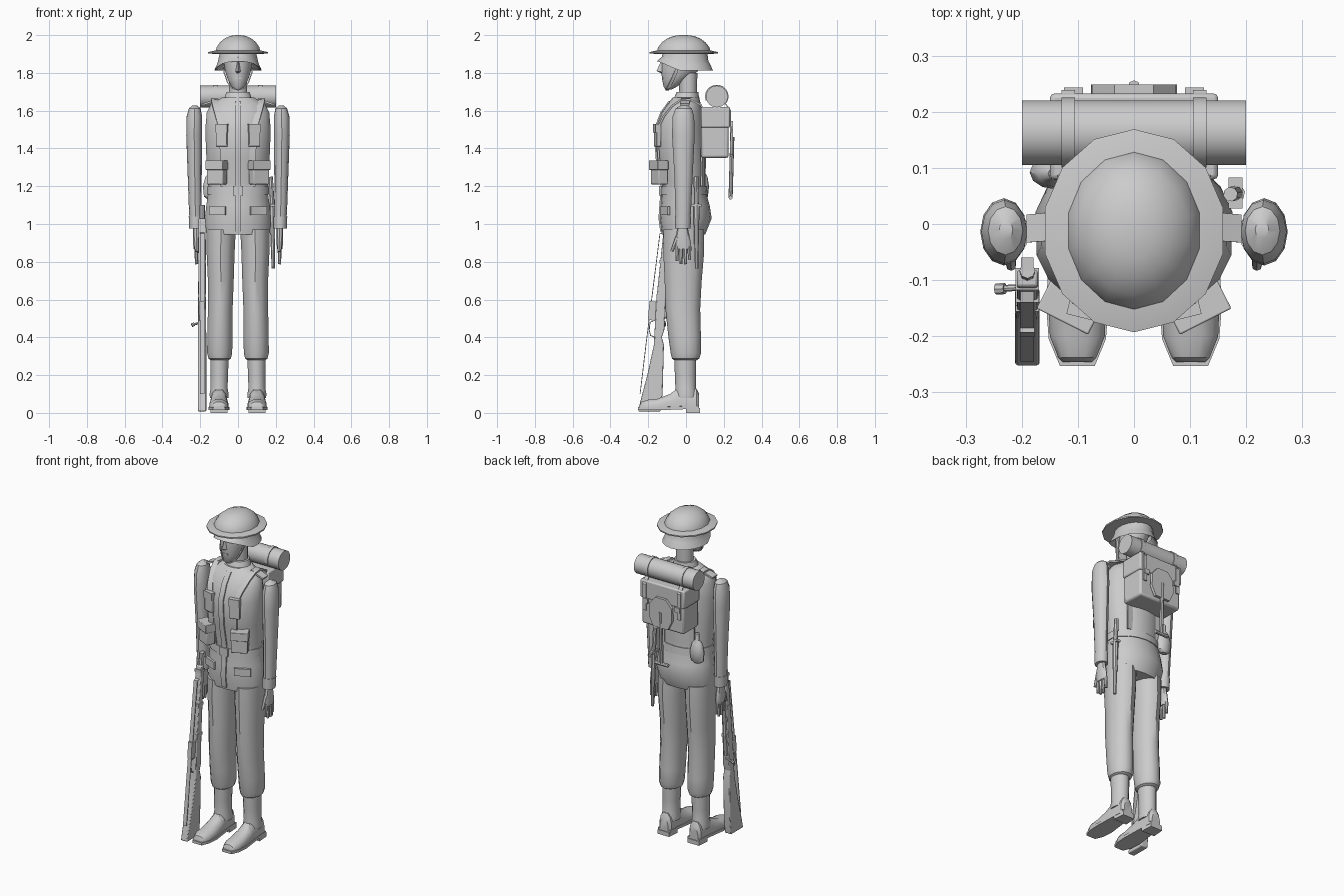
import bpy, bmesh, math
from mathutils import Vector, Matrix

MAT = bpy.data.materials.new("plain_grey")
MAT.diffuse_color = (0.6, 0.6, 0.6, 1)


def finish(name, bm, mirror=False, bevel=0, angle=35):
    bmesh.ops.recalc_face_normals(bm, faces=bm.faces[:])
    me = bpy.data.meshes.new(name)
    bm.to_mesh(me)
    bm.free()
    ob = bpy.data.objects.new(name, me)
    bpy.context.collection.objects.link(ob)
    me.materials.append(MAT)
    if bevel:
        b = ob.modifiers.new("bevel", 'BEVEL')
        b.width, b.segments = bevel, 2
    if mirror:
        ob.modifiers.new("mirror", 'MIRROR').use_mirror_merge = False
    bpy.ops.object.select_all(action='DESELECT')
    ob.select_set(True)
    bpy.context.view_layer.objects.active = ob
    bpy.ops.object.shade_smooth_by_angle(angle=math.radians(angle))
    return ob


def skin(name, rings, cap=True, **kw):
    """Bridge a list of closed point rings."""
    bm = bmesh.new()
    vs = [[bm.verts.new(p) for p in r] for r in rings]
    n = len(vs[0])
    for a, b in zip(vs, vs[1:]):
        for i in range(n):
            bm.faces.new((a[i], a[(i + 1) % n], b[(i + 1) % n], b[i]))
    if cap:
        bm.faces.new(vs[0])
        bm.faces.new(vs[-1])
    return finish(name, bm, **kw)


def oval(z, cx, cy, rx, ry, n=14):
    return [(cx + rx * math.sin(2 * math.pi * i / n), cy - ry * math.cos(2 * math.pi * i / n), z)
            for i in range(n)]


def loft(name, rows, n=14, **kw):
    return skin(name, [oval(*r, n=n) for r in rows], **kw)


def box(name, c, s, rot=0, axis='Z', **kw):
    bm = bmesh.new()
    m = Matrix.Translation(c) @ Matrix.Rotation(math.radians(rot), 4, axis) @ Matrix.Diagonal((*s, 1))
    bmesh.ops.create_cube(bm, size=1, matrix=m)
    return finish(name, bm, **kw)


def rod(name, a, b, r, n=8, r2=None, **kw):
    a, b = Vector(a), Vector(b)
    bm = bmesh.new()
    m = Matrix.Translation((a + b) / 2) @ (b - a).to_track_quat('Z', 'Y').to_matrix().to_4x4()
    bmesh.ops.create_cone(bm, cap_ends=True, segments=n, radius1=r, radius2=r if r2 is None else r2,
                          depth=(b - a).length, matrix=m)
    return finish(name, bm, **kw)


def strap(name, pts, side, w, t, **kw):
    """Flat band of width w along 'side', thickness t, following a path."""
    pts, side = [Vector(p) for p in pts], Vector(side).normalized()
    rings = []
    for i, p in enumerate(pts):
        tan = pts[min(i + 1, len(pts) - 1)] - pts[max(i - 1, 0)]
        nrm = tan.cross(side).normalized() * t / 2
        s = side * w / 2
        rings.append([p + s + nrm, p - s + nrm, p - s - nrm, p + s - nrm])
    return skin(name, rings, **kw)


def prism(name, poly, place, lo, hi, **kw):
    return skin(name, [[place(a, b, lo) for a, b in poly], [place(a, b, hi) for a, b in poly]], **kw)


# tunic
TUNIC = [(.945, -.013, .17, .115), (1.03, -.002, .178, .138), (1.10, -.005, .17, .13),
         (1.17, -.012, .16, .117), (1.22, -.013, .16, .117), (1.35, -.025, .17, .13),
         (1.5, -.033, .176, .131), (1.59, -.02, .168, .11), (1.635, -.01, .145, .088), (1.67, 0, .085, .07)]
loft("tunic", [(z, 0, cy, rx, ry) for z, cy, rx, ry in TUNIC], n=18)


def surf(x, z, off=0, back=False):
    """Point on the tunic at x, z."""
    for a, b in zip(TUNIC, TUNIC[1:]):
        if a[0] <= z <= b[0]:
            f = (z - a[0]) / (b[0] - a[0])
            cy, rx, ry = (a[k] + f * (b[k] - a[k]) for k in (1, 2, 3))
            h = ry * math.sqrt(max(0, 1 - (x / rx) ** 2)) + off
            return Vector((x, cy + h if back else cy - h, z))


loft("collar", [(1.65, 0, 0, .08, .07), (1.7, 0, .008, .062, .058)])
strap("button_placket", [surf(0, z, .002) for z in (.96, 1.03, 1.1, 1.17, 1.22, 1.35, 1.5, 1.59, 1.65)],
      (1, 0, 0), .032, .008)
loft("belt", [(1.155, 0, -.011, .167, .125), (1.2, 0, -.012, .165, .122)], n=18)
box("belt_buckle", (0, -.136, 1.177), (.055, .012, .05))
box("skirt_pocket", surf(.108, 1.07, .002), (.095, .016, .045), rot=24, mirror=True)
strap("epaulette", [(.105, 0, 1.662), (.15, -.005, 1.645), (.19, -.008, 1.632)], (0, 1, 0), .05, .01, mirror=True)

# neck, head and face
loft("neck", [(1.66, 0, .012, .05, .046), (1.8, 0, .01, .05, .05)])
loft("head", [(1.713, 0, -.092, .02, .018), (1.728, 0, -.083, .036, .036), (1.765, 0, -.06, .056, .066),
              (1.81, 0, -.034, .07, .098), (1.86, 0, -.018, .077, .112), (1.92, 0, -.01, .08, .11)])
skin("nose", [[(-.007, -.125, 1.86), (.007, -.125, 1.86), (0, -.133, 1.86)],
              [(-.015, -.125, 1.805), (.015, -.125, 1.805), (0, -.156, 1.81)],
              [(-.008, -.12, 1.797), (.008, -.12, 1.797), (0, -.13, 1.797)]])
box("mouth", (0, -.122, 1.772), (.036, .012, .008))
strap("chin_strap", [(.082, -.035, 1.86), (.073, -.055, 1.8), (.056, -.078, 1.75), (.03, -.095, 1.718),
                     (0, -.1, 1.71)], (0, 1, 0), .018, .006, mirror=True)

# helmet: dome, wide brim, flared guard raised over the face
loft("helmet_dome", [(1.912, 0, -.012, .122, .142), (1.935, 0, -.012, .116, .136), (1.962, 0, -.012, .098, .115),
                     (1.984, 0, -.012, .07, .085), (1.996, 0, -.012, .04, .05), (2.0, 0, -.012, .012, .015)])
loft("helmet_brim", [(1.9, 0, -.012, .1, .12), (1.902, 0, -.012, .163, .18), (1.91, 0, -.012, .163, .181),
                     (1.92, 0, -.012, .118, .138)], n=14)


def guard(z, rx, ry, rise):
    return [(x, y, zz + rise * max(0, (-y - .06) / .08) ** .6) for x, y, zz in oval(z, 0, -.005, rx, ry, 18)]


skin("helmet_guard", [guard(1.905, .098, .118, 0), guard(1.86, .108, .124, .025), guard(1.848, .112, .132, .03),
                      guard(1.812, .128, .148, .045), guard(1.816, .12, .14, .045),
                      guard(1.86, .095, .11, .025)], cap=False)

# arms and hands
loft("sleeve", [(1.628, .228, -.01, .012, .016), (1.612, .229, -.012, .031, .043), (1.57, .231, -.014, .041, .057),
                (1.47, .232, -.014, .042, .06), (1.25, .229, -.013, .037, .048), (1.08, .226, -.015, .034, .042),
                (1.03, .224, -.016, .033, .04)], n=12, mirror=True)
loft("cuff", [(1.04, .224, -.016, .037, .043), (.975, .223, -.017, .035, .041)], n=12, mirror=True)
loft("palm", [(.985, .221, -.018, .019, .026), (.94, .221, -.018, .019, .036), (.9, .221, -.017, .018, .043),
              (.868, .221, -.015, .015, .042)], n=10, mirror=True)
for i, tip in enumerate((.805, .788, .787, .81)):
    y = -.046 + i * .021
    rod("finger", (.221, y, .88), (.22, y + (i - 1.5) * .002, tip), .0115, n=7, r2=.008, mirror=True)
rod("thumb", (.221, -.045, .93), (.219, -.075, .855), .013, n=7, r2=.009, mirror=True)

# legs, puttees and boots
loft("trouser_leg", [(.97, .09, -.012, .08, .108), (.85, .092, -.012, .076, .108), (.7, .091, -.015, .07, .098),
                     (.55, .094, -.017, .067, .092), (.4, .096, -.007, .068, .086), (.315, .097, -.001, .068, .08),
                     (.287, .097, -.002, .06, .072), (.277, .097, -.003, .045, .055)], mirror=True)
loft("puttee", [(.29, .098, -.004, .05, .058), (.2, .099, -.003, .047, .056), (.13, .1, -.002, .046, .054),
                (.1, .1, 0, .052, .06), (.08, .1, 0, .05, .06)], mirror=True)


def boot_ring(y, w, top):
    prof = [(-1, 0), (-1, .45), (-.8, .78), (-.4, 1), (.4, 1), (.8, .78), (1, .45), (1, 0)]
    return [(.101 + w * a, y, .026 + (top - .026) * b) for a, b in prof]


skin("boot", [boot_ring(*r) for r in ((.07, .028, .1), (.055, .04, .13), (-.05, .044, .125), (-.085, .047, .1),
                                      (-.15, .051, .075), (-.2, .049, .07), (-.238, .034, .058), (-.246, .026, .04))],
     mirror=True)
SOLE = [(.06, .07), (.142, .07), (.146, 0), (.157, -.14), (.152, -.205), (.132, -.253), (.07, -.253),
        (.05, -.205), (.045, -.14), (.056, 0)]
prism("boot_sole", SOLE, lambda x, y, z: (x, y, z + (.006 if y < -.1 else .012)), .008, .024, mirror=True)
prism("boot_heel", [(.062, .075), (.14, .075), (.146, 0), (.056, 0)], lambda x, y, z: (x, y, z), 0, .026, mirror=True)

# webbing and ammunition pouches
front = [surf(x, z, .004) for x, z in ((.075, 1.2), (.078, 1.35), (.083, 1.5), (.103, 1.57), (.118, 1.625))]
strap("shoulder_strap", front + [Vector(p) for p in ((.125, -.03, 1.655), (.125, .02, 1.66), (.12, .08, 1.63),
                                                     (.115, .1, 1.55))], (1, 0, 0), .034, .01, mirror=True)
strap("back_strap", [surf(.1, z, .004, True) for z in (1.2, 1.3, 1.4)], (1, 0, 0), .034, .01, mirror=True)
box("upper_pouch", surf(.086, 1.47, .006), (.06, .026, .12), rot=14, bevel=.004, mirror=True)
box("upper_pouch_flap", surf(.086, 1.508, .01), (.064, .028, .045), rot=14, mirror=True)
box("lower_pouch", (.112, -.142, 1.27), (.095, .055, .12), rot=27, bevel=.005, mirror=True)
box("lower_pouch_flap", (.113, -.145, 1.312), (.103, .065, .05), rot=27, bevel=.003, mirror=True)

# pack with lid, bedroll and straps
box("pack", (0, .153, 1.485), (.285, .145, .27), bevel=.012)
box("pack_lid", (0, .156, 1.565), (.3, .153, .11), bevel=.008)
rod("bedroll", (-.2, .163, 1.675), (.2, .163, 1.675), .0575, n=24)
ring = [(.117, .163 + .0595 * math.cos(a), 1.675 + .0595 * math.sin(a))
        for a in (math.radians(d) for d in range(200, -41, -20))]
strap("bedroll_strap", ring + [(.117, .236, 1.6), (.117, .236, 1.44)], (1, 0, 0), .024, .006, mirror=True)
box("strap_buckle", (.108, .238, 1.5), (.034, .01, .03), mirror=True)

# entrenching spade hung on the pack
BLADE = [(-.035, 1.545), (.035, 1.545), (.075, 1.5), (.077, 1.42), (.05, 1.365), (-.05, 1.365), (-.077, 1.42),
         (-.075, 1.5)]
prism("spade_blade", BLADE, lambda x, z, y: (x, y, z), .232, .249)
rod("spade_shaft", (0, .245, 1.46), (0, .236, 1.14), .011)
rod("spade_grip", (-.045, .236, 1.14), (.045, .236, 1.14), .011)

# water bottle and bayonet
loft("water_bottle", [(1.13, -.14, .09, .02, .015), (1.145, -.14, .09, .04, .026), (1.2, -.14, .092, .046, .03),
                      (1.25, -.14, .09, .032, .024), (1.27, -.14, .09, .013, .012), (1.31, -.14, .09, .012, .012)], n=12)
rod("bayonet_scabbard", (.181, .055, 1.1), (.187, .056, .765), .017, r2=.009)
rod("bayonet_grip", (.172, .053, 1.25), (.181, .055, 1.1), .013)
box("bayonet_guard", (.181, .055, 1.1), (.025, .055, .014))

# rifle standing on its butt, leaning back
STOCK = [(-.253, .008), (-.135, .008), (-.124, .1), (-.117, .36), (-.128, .4), (-.115, .44), (-.107, .62),
         (-.082, 1.03), (-.112, 1.03), (-.157, .6), (-.167, .42), (-.17, .36), (-.205, .2), (-.242, .06)]
RX = -.19
prism("rifle_stock", STOCK, lambda y, z, x: (RX + x * (1 if z < .5 else .85), y, z), -.022, .022, bevel=.005)
rod("rifle_barrel", (RX, -.115, .5), (RX, -.083, 1.1), .014)
box("rifle_sight", (RX, -.075, 1.085), (.022, .03, .03))
box("rifle_magazine", (RX, -.175, .54), (.026, .045, .1), rot=-5, axis='X')
rod("rifle_bolt", (RX, -.112, .48), (-.235, -.115, .468), .006)
rod("rifle_bolt_knob", (-.23, -.115, .47), (-.246, -.116, .464), .01)
strap("trigger_guard", [(RX, -.165, .49), (RX, -.19, .48), (RX, -.195, .44), (RX, -.188, .41), (RX, -.165, .4)],
      (1, 0, 0), .014, .005)
strap("rifle_sling", [(RX, -.243, .1), (RX, -.212, .36), (RX, -.138, .95), (RX, -.11, .955)], (1, 0, 0), .024, .004)
for z, y in ((.62, -.13), (.8, -.117), (1.0, -.098)):
    box("rifle_band", (RX, y, z), (.042, .052 - (z - .6) * .03, .018))
